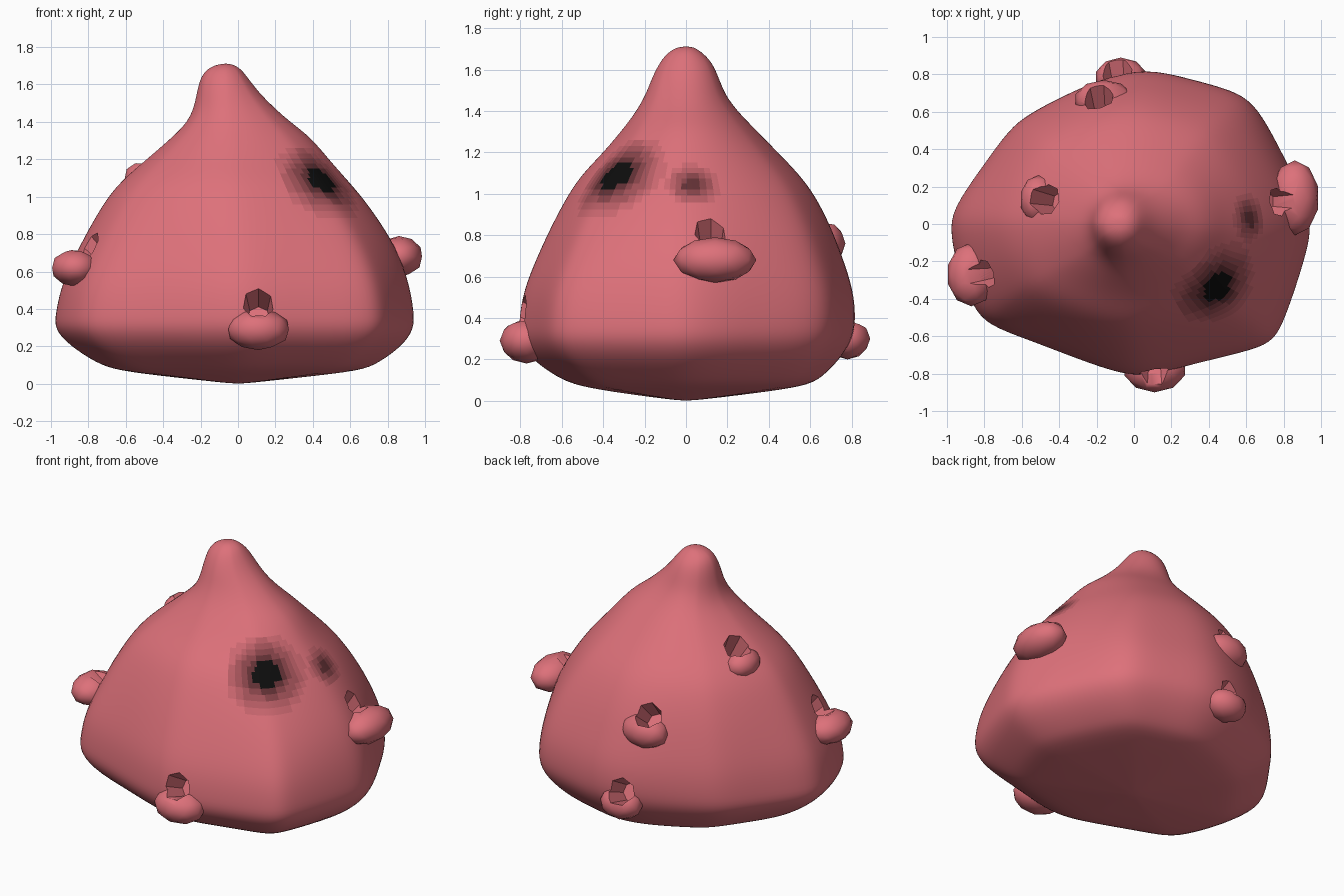
import bpy, bmesh, math
from mathutils import Vector

if "Cube" in bpy.data.objects:
    bpy.data.objects.remove(bpy.data.objects["Cube"])

RED = (0.72, 0.16, 0.19)
mats = []
for i in range(7):                       # red fading to black for the dark patches
    m = bpy.data.materials.new("skin" if i == 0 else "soot_%d" % i)
    k = 1 - i / 6
    m.diffuse_color = (RED[0] * k + 0.004, RED[1] * k + 0.004, RED[2] * k + 0.004, 1)
    m.use_nodes = True
    m.node_tree.nodes["Principled BSDF"].inputs["Base Color"].default_value = m.diffuse_color
    mats.append(m)


def make(name, bm):
    bmesh.ops.recalc_face_normals(bm, faces=bm.faces)
    me = bpy.data.meshes.new(name)
    bm.to_mesh(me)
    bm.free()
    ob = bpy.data.objects.new(name, me)
    bpy.context.collection.objects.link(ob)
    return ob


def activate(ob):
    bpy.ops.object.select_all(action='DESELECT')
    ob.select_set(True)
    bpy.context.view_layer.objects.active = ob


def apply(ob, kind, **props):
    activate(ob)
    mod = ob.modifiers.new("m", kind)
    for k, v in props.items():
        setattr(mod, k, v)
    bpy.ops.object.modifier_apply(modifier=mod.name)


def smooth(ob, deg):
    activate(ob)
    bpy.ops.object.shade_smooth_by_angle(angle=math.radians(deg))


# Body: outline seen from above, and left/right/front/back reach at each height
outline = [(0.95, 0), (0.89, 0.18), (0.81, 0.34), (0.73, 0.5), (0.64, 0.65), (0.53, 0.72),
           (0.3, 0.78), (0.07, 0.84), (-0.17, 0.78), (-0.37, 0.69), (-0.56, 0.59),
           (-0.66, 0.51), (-0.8, 0.31), (-0.96, 0.08), (-0.97, -0.05), (-0.93, -0.25),
           (-0.85, -0.45), (-0.77, -0.55), (-0.55, -0.63), (-0.3, -0.73), (-0.05, -0.82),
           (0.1, -0.82), (0.35, -0.75), (0.65, -0.68), (0.74, -0.63), (0.79, -0.55),
           (0.86, -0.35), (0.92, -0.15)]
rings = [(0.0, -0.03, 0.03, -0.03, 0.03), (0.035, -0.35, 0.35, -0.3, 0.33),
         (0.07, -0.65, 0.67, -0.52, 0.59), (0.11, -0.76, 0.76, -0.62, 0.67),
         (0.2, -0.9, 0.89, -0.75, 0.76), (0.29, -0.99, 0.955, -0.81, 0.82),
         (0.38, -0.98, 0.955, -0.81, 0.84), (0.53, -0.95, 0.93, -0.79, 0.83),
         (0.7, -0.87, 0.87, -0.72, 0.77), (0.85, -0.79, 0.78, -0.65, 0.71),
         (1.0, -0.7, 0.67, -0.57, 0.63), (1.1, -0.61, 0.58, -0.5, 0.55),
         (1.2, -0.49, 0.49, -0.4, 0.45), (1.32, -0.35, 0.39, -0.3, 0.33),
         (1.4, -0.27, 0.28, -0.24, 0.25), (1.48, -0.235, 0.19, -0.195, 0.19),
         (1.56, -0.22, 0.11, -0.165, 0.16), (1.64, -0.2, 0.05, -0.125, 0.125),
         (1.69, -0.16, 0.01, -0.08, 0.07), (1.712, -0.09, -0.04, -0.03, 0.03)]
bm = bmesh.new()
loops = []
for z, l, r, f, b in rings:
    cx = -0.068 * max(0, z - 0.3) / 1.4
    t = min(1, max(0, (z - 0.5) / 0.9))
    loop = []
    for x, y in outline:
        n = Vector((x / (0.95 if x > 0 else 0.97), y / (0.84 if y > 0 else 0.82)))
        n = n.lerp(n.normalized(), t)
        loop.append(bm.verts.new((cx + (n.x * (r - cx) if n.x > 0 else n.x * (cx - l)),
                                  n.y * (b if n.y > 0 else -f), z)))
    loops.append(loop)
N = len(outline)
for a, c in zip(loops, loops[1:]):
    for i in range(N):
        bm.faces.new((a[i], a[(i + 1) % N], c[(i + 1) % N], c[i]))
bm.faces.new(loops[0])
bm.faces.new(loops[-1])
body = make("body", bm)
apply(body, 'SUBSURF', levels=2)

# Lipped pores: name, hole centre, hole axis, lip centre, lip radii
pores = [
    ("front_pore", (0.11, -0.79, 0.42), (0, -0.9, 0.42), (0.11, -0.77, 0.29), (0.17, 0.13, 0.11)),
    ("right_pore", (0.79, 0.12, 0.83), (0.6, 0, 0.8), (0.86, 0.14, 0.68), (0.13, 0.2, 0.11)),
    ("left_pore", (-0.81, -0.27, 0.75), (-0.7, -0.1, 0.7), (-0.87, -0.27, 0.62), (0.13, 0.17, 0.1)),
    ("back_low_pore", (-0.09, 0.81, 0.39), (-0.1, 0.9, 0.4), (-0.07, 0.78, 0.3), (0.14, 0.11, 0.1)),
    ("back_high_pore", (-0.19, 0.67, 0.87), (-0.1, 0.75, 0.65), (-0.16, 0.66, 0.76), (0.16, 0.11, 0.11)),
    ("upper_left_pore", (-0.46, 0.13, 1.18), (-0.5, 0.1, 0.85), (-0.51, 0.13, 1.1), (0.1, 0.13, 0.09)),
]
for name, hole, axis, lip, rad in pores:
    bm = bmesh.new()
    bmesh.ops.create_icosphere(bm, subdivisions=2, radius=1)
    bmesh.ops.scale(bm, vec=rad, verts=bm.verts)
    bmesh.ops.translate(bm, vec=lip, verts=bm.verts)
    part = make(name + "_lip", bm)
    part.data.materials.append(mats[0])

    bm = bmesh.new()
    bmesh.ops.create_cone(bm, cap_ends=True, segments=7, radius1=0.06, radius2=0.105, depth=0.3)
    rot = Vector(axis).to_track_quat('Z', 'Y').to_matrix()
    bmesh.ops.rotate(bm, matrix=rot, verts=bm.verts)
    bmesh.ops.translate(bm, vec=hole, verts=bm.verts)
    cutter = make("cutter", bm)
    cutter.hide_render = True
    for ob in (body, part):
        apply(ob, 'BOOLEAN', operation='DIFFERENCE', object=cutter, solver='EXACT')
    bpy.data.objects.remove(cutter)
    smooth(part, 50)

# Dark patches on the right shoulder, fading outwards
body.data.materials.clear()
for m in mats:
    body.data.materials.append(m)
spots = [(Vector((0.44, -0.33, 1.08)), 0.07, 0.27), (Vector((0.6, 0.03, 1.03)), 0.02, 0.14)]
for p in body.data.polygons:
    k = 0
    for c, r0, r1 in spots:
        k = max(k, min(1, (r1 - (p.center - c).length) / (r1 - r0)))
    p.material_index = round(k * 6)
smooth(body, 50)
